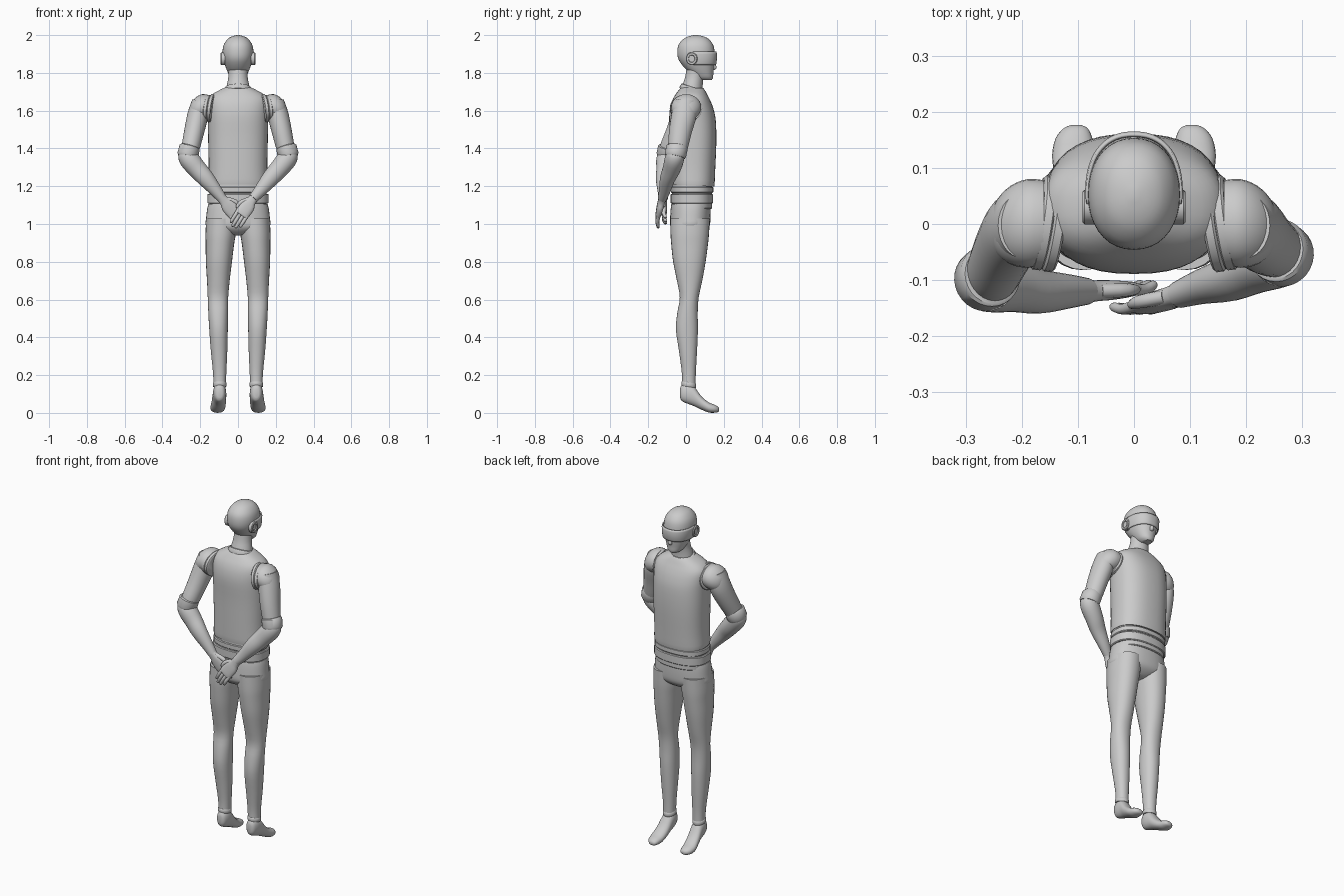
import bpy, bmesh, math
from mathutils import Vector as V

X, Y, Z = V((1, 0, 0)), V((0, 1, 0)), V((0, 0, 1))


def spline(p, steps):
    """Smooth the list of sections by Catmull-Rom interpolation."""
    q = [p[0]] + list(p) + [p[-1]]
    out = []
    for i in range(1, len(q) - 2):
        for k in range(steps):
            t = k / steps
            out.append([0.5 * (2 * b + (c - a) * t + (2 * a - 5 * b + 4 * c - d) * t * t
                               + (3 * b - a - 3 * c + d) * t ** 3)
                        for a, b, c, d in zip(*q[i - 1:i + 3])])
    return out + [list(p[-1])]


def loft(name, secs, axis=None, ref=Y, power=2.0, n=28, steps=3, arc=None, tilt=0.0):
    """Skin sections (x, y, z, half width, half depth); no axis = follow the path."""
    s = spline(secs, steps) if steps > 1 else [list(q) for q in secs]
    pts = [V(q[:3]) for q in s]
    bm = bmesh.new()
    rings = []
    for i, q in enumerate(s):
        t = axis or (pts[min(i + 1, len(s) - 1)] - pts[max(i - 1, 0)]).normalized()
        u = ref.cross(t).normalized()
        v = t.cross(u)
        ring = []
        for k in range(n):
            if arc:
                ang = math.radians(arc[0] + (arc[1] - arc[0]) * k / (n - 1))
            else:
                ang = 2 * math.pi * k / n
            c, d = math.cos(ang), math.sin(ang)
            c = math.copysign(abs(c) ** (2 / power), c)
            d = math.copysign(abs(d) ** (2 / power), d)
            p = pts[i] + u * c * q[3] + v * d * q[4]
            p.z += tilt * d * q[4]
            ring.append(bm.verts.new(p))
        rings.append(ring)
    for a, b in zip(rings, rings[1:]):
        for k in range(n - 1 if arc else n):
            j = (k + 1) % n
            bm.faces.new((a[k], a[j], b[j], b[k]))
    if not arc:
        bm.faces.new(rings[0])
        bm.faces.new(rings[-1])
    bmesh.ops.recalc_face_normals(bm, faces=bm.faces)
    me = bpy.data.meshes.new(name)
    bm.to_mesh(me)
    bm.free()
    ob = bpy.data.objects.new(name, me)
    bpy.context.collection.objects.link(ob)
    bpy.ops.object.select_all(action='DESELECT')
    bpy.context.view_layer.objects.active = ob
    ob.select_set(True)
    bpy.ops.object.shade_smooth_by_angle(angle=math.radians(40))
    return ob


def upright(name, rows, **kw):
    """Loft of level sections on the centre plane: (z, y, half width, half depth)."""
    return loft(name, [(0, y, z, a, b) for z, y, a, b in rows], axis=Z, **kw)


def band(name, z0, z1, y, a, b, **kw):
    e = 0.004
    return upright(name, [(z0, y, a - e, b - e), (z0 + e, y, a, b),
                          (z1 - e, y, a, b), (z1, y, a - e, b - e)], steps=1, **kw)


# Head, nose, visor
upright("head", [(1.762, .102, .024, .034), (1.775, .095, .040, .048), (1.80, .083, .053, .062),
                 (1.83, .069, .065, .080), (1.87, .057, .077, .096), (1.91, .053, .082, .099),
                 (1.95, .052, .075, .091), (1.98, .053, .054, .066), (1.994, .053, .030, .037),
                 (2.0, .053, .006, .008)], power=2.15, n=36)
loft("nose", [(0, .145, 1.865, .006, .008), (0, .149, 1.84, .010, .010),
              (0, .151, 1.825, .012, .011), (0, .146, 1.815, .008, .006)], axis=Z, n=12)
visor = upright("visor", [(1.842, .055, .081, .103), (1.85, .055, .084, .107),
                          (1.90, .055, .087, .110), (1.912, .055, .085, .106)],
                arc=(-8, 188), power=2.3, n=36, steps=1)
visor.modifiers.new("thickness", 'SOLIDIFY').thickness = 0.006
for s, side in ((-1, "left"), (1, "right")):
    loft("ear_disc_" + side, [(s * .070, .03, 1.875, .031, .034), (s * .088, .03, 1.875, .031, .034),
                              (s * .092, .03, 1.875, .027, .030), (s * .092, .03, 1.875, .018, .020),
                              (s * .087, .03, 1.875, .016, .018)], axis=X, ref=Z, steps=1)

# Neck and collar
loft("neck", [(0, .028, 1.66, .072, .062), (0, .034, 1.73, .060, .054), (0, .045, 1.78, .051, .049),
              (0, .055, 1.84, .052, .050)], axis=Z)
upright("neck_collar", [(1.695, .036, .080, .070), (1.705, .036, .079, .069), (1.722, .036, .068, .060),
                        (1.724, .036, .062, .055)], steps=1, tilt=-.35)

# Vest, waist and belts
upright("vest", [(1.205, .035, .152, .111), (1.212, .035, .157, .116), (1.30, .036, .155, .119),
                 (1.45, .038, .158, .123), (1.56, .034, .160, .123), (1.62, .031, .162, .113),
                 (1.66, .030, .158, .098), (1.688, .031, .134, .082), (1.71, .033, .095, .068),
                 (1.722, .034, .070, .058)], power=2.4, n=40, tilt=-.05)
band("waist", 1.08, 1.22, .032, .151, .106, power=2.4, n=40)
band("upper_belt", 1.165, 1.197, .033, .157, .112, power=2.4, n=40)
band("lower_belt", 1.108, 1.160, .031, .162, .112, power=2.4, n=40)

# Pelvis
upright("pelvis", [(1.105, .026, .157, .104), (1.08, .025, .163, .106), (1.03, .023, .169, .107),
                   (.99, .021, .170, .104), (.965, .020, .135, .088), (.945, .018, .06, .06),
                   (.94, .018, .03, .035)], power=2.3, n=40)

# Legs and feet
LEG = [(.088, .022, 1.03, .080, .104), (.092, .020, .95, .080, .102), (.096, .019, .89, .075, .097),
       (.101, .018, .80, .069, .086), (.104, .019, .70, .060, .067), (.106, .017, .61, .054, .050),
       (.105, .008, .53, .052, .054), (.103, .005, .44, .049, .058), (.100, .011, .32, .043, .047),
       (.097, .015, .21, .035, .037), (.097, .015, .14, .033, .036)]
FOOT = [(.097, -.031, .105, .014, .024), (.097, -.022, .106, .026, .043), (.097, .005, .105, .034, .055),
        (.098, .040, .090, .036, .053), (.102, .080, .054, .038, .036), (.107, .120, .029, .039, .027),
        (.107, .152, .022, .033, .021), (.104, .170, .019, .022, .014), (.103, .176, .018, .010, .006)]
for s, side in ((-1, "left"), (1, "right")):
    flip = lambda rows: [(s * r[0],) + r[1:] for r in rows]
    loft("leg_" + side, flip(LEG), axis=Z, power=2.15)
    loft("foot_" + side, flip(FOOT), axis=Y, ref=Z, power=2.2, n=24)
    loft("ankle_cuff_" + side, flip([(.097, .015, .138, .034, .037), (.097, .015, .142, .036, .039),
                                     (.097, .015, .158, .036, .039), (.097, .015, .162, .033, .036)]),
         axis=Z, steps=1, tilt=-.15)

# Shoulders: armhole rings and rounded caps
for s, side in ((-1, "left"), (1, "right")):
    out = V((s, .15, .12)).normalized()
    for j, (x, r) in enumerate(((.142, 1.0), (.163, .96))):
        c = V((s * x, .002, 1.612))
        loft(f"armhole_ring_{j + 1}_{side}",
             [(*(c + out * o), .088 * r * k, .075 * r * k)
              for o, k in ((-.012, .94), (-.008, 1), (.006, 1), (.010, .94))],
             axis=out, ref=Z, steps=1)
    loft("shoulder_cap_" + side,
         [(s * .160, .002, 1.620, .076, .064), (s * .190, .001, 1.618, .079, .069),
          (s * .220, -.002, 1.610, .070, .063), (s * .243, -.005, 1.602, .050, .047),
          (s * .254, -.007, 1.597, .026, .025), (s * .257, -.008, 1.595, .005, .005)],
         axis=X, ref=Z)


def arm(side, s, mid_y, elbow_y, fore_y, wrist):
    """Upper arm, elbow cuff and forearm ending at the wrist."""
    loft("upper_arm_" + side, [(s * .198, -.003, 1.65, .045, .058), (s * .212, -.010, 1.58, .055, .066),
                               (s * .232, mid_y, 1.49, .053, .060), (s * .252, elbow_y + .012, 1.40, .048, .052),
                               (s * .265, elbow_y, 1.345, .042, .045)])
    loft("forearm_" + side, [(s * .291, elbow_y + .006, 1.392, .020, .024),
                             (s * .280, elbow_y + .002, 1.376, .042, .043),
                             (s * .258, elbow_y - .006, 1.342, .053, .051),
                             (s * .215, (elbow_y + fore_y) / 2, 1.290, .050, .047),
                             (s * .170, fore_y, 1.240, .045, .040),
                             (s * .120, (fore_y + wrist.y) / 2, 1.180, .034, .031), (*wrist, .026, .024)])
    loft("elbow_cuff_" + side, [(s * .254, elbow_y + .010, 1.412, .049, .052),
                                (s * .256, elbow_y + .009, 1.405, .055, .057),
                                (s * .266, elbow_y, 1.365, .056, .057),
                                (s * .268, elbow_y - .002, 1.355, .050, .052)], steps=1)


def hand(side, wrist, knuckle, tip, thumb):
    """Flat palm, four fingers and a thumb."""
    d = (knuckle - wrist).normalized()
    w = d.cross(Y).normalized()
    m = wrist.lerp(knuckle, .5)
    loft("palm_" + side, [(*(wrist - d * .01), .025, .022), (*(wrist + d * .02), .027, .019),
                          (*m, .039, .018), (*knuckle, .038, .014), (*(knuckle + d * .008), .030, .009)],
         power=2.4, n=20)
    for i, k in enumerate((.86, 1.0, .96, .76)):
        a = knuckle + w * thumb * (1.5 - i) * .0185 - d * .008
        b = a + (tip - knuckle) * k
        c = a.lerp(b, .5) - Y * .005
        loft(f"finger_{i + 1}_{side}", [(*a, .010, .011), (*c, .010, .010), (*a.lerp(b, .93), .008, .008),
                                        (*b, .003, .003)], n=12)
    a = wrist + d * .02 + w * thumb * .018
    b = a + d * .04 + w * thumb * .024
    loft("thumb_" + side, [(*a, .013, .013), (*b, .012, .012), (*(b + d * .028), .008, .008),
                           (*(b + d * .034), .003, .003)], n=12)


# Arms folded behind the back, right hand over the left
wl, wr = V((-.085, -.120, 1.135)), V((.080, -.126, 1.135))
arm("left", -1, -.045, -.100, -.120, wl)
arm("right", 1, -.030, -.056, -.098, wr)
hand("left", wl, V((-.015, -.116, 1.055)), V((.028, -.106, 1.000)), 1)
hand("right", wr, V((.020, -.147, 1.052)), V((-.028, -.150, .975)), -1)
